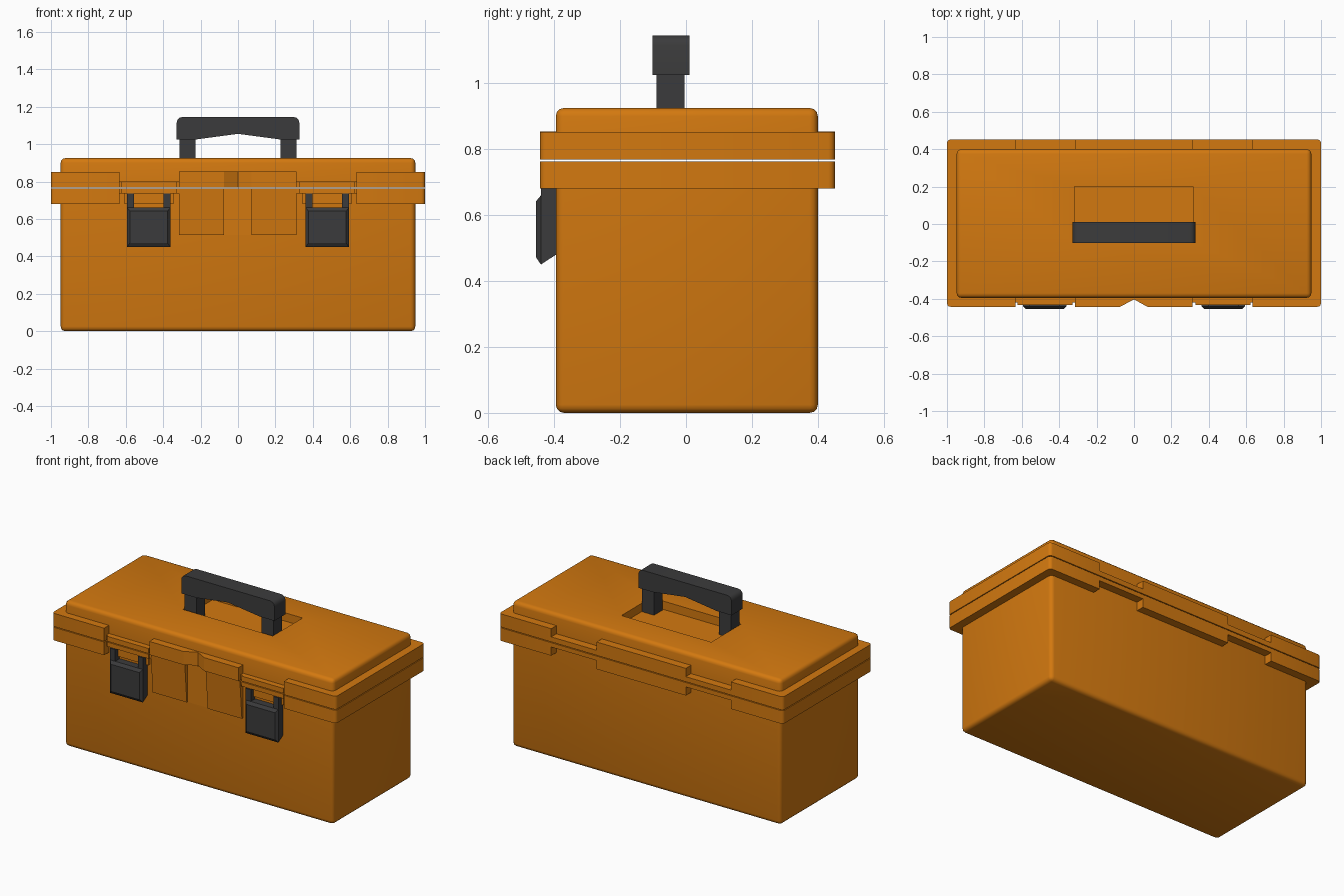
import bpy, bmesh, math

if "Cube" in bpy.data.objects:
    bpy.data.objects.remove(bpy.data.objects["Cube"])


def material(name, rgb):
    m = bpy.data.materials.new(name)
    m.diffuse_color = (*rgb, 1)
    m.use_nodes = True
    m.node_tree.nodes["Principled BSDF"].inputs["Base Color"].default_value = m.diffuse_color
    return m


ORANGE = material("orange_plastic", (0.65, 0.19, 0.005))
DARK = material("dark_grey_plastic", (0.044, 0.044, 0.045))


def loft(name, sections, mat, bevel=0, pick=None, segs=3):
    """Closed solid through matching rings of points, with optional edge rounding."""
    bm = bmesh.new()
    rings = [[bm.verts.new(p) for p in s] for s in sections]
    n = len(rings[0])
    for a, b in zip(rings, rings[1:]):
        for i in range(n):
            bm.faces.new((a[i], a[(i + 1) % n], b[(i + 1) % n], b[i]))
    bm.faces.new(rings[0])
    bm.faces.new(rings[-1])
    bmesh.ops.recalc_face_normals(bm, faces=bm.faces)
    if bevel:
        edges = [e for e in bm.edges if pick is None or pick(e.verts[0].co, e.verts[1].co)]
        bmesh.ops.bevel(bm, geom=edges, offset=bevel, segments=segs, profile=0.5, affect='EDGES')
    me = bpy.data.meshes.new(name)
    bm.to_mesh(me)
    bm.free()
    ob = bpy.data.objects.new(name, me)
    bpy.context.collection.objects.link(ob)
    me.materials.append(mat)
    return ob


def box(name, x, y, z, mat, bevel=0, pick=None):
    ring = [(x[0], y[0]), (x[1], y[0]), (x[1], y[1]), (x[0], y[1])]
    return loft(name, [[(a, b, c) for a, b in ring] for c in z], mat, bevel, pick)


def smooth(ob):
    bpy.ops.object.select_all(action='DESELECT')
    ob.select_set(True)
    bpy.context.view_layer.objects.active = ob
    bpy.ops.object.shade_smooth_by_angle(angle=math.radians(40))


SEAM_LO, SEAM_HI = 0.763, 0.768
Y0, Y1 = -0.395, 0.40

# Main tub, rounded everywhere except at the seam
smooth(box("tub", (-0.948, 0.948), (Y0, Y1), (0, SEAM_LO), ORANGE, 0.025,
           lambda a, b: not (a.z > 0.5 and b.z > 0.5)))

# Lid with a shallow pocket under the handle
lid = box("lid", (-0.948, 0.948), (Y0, Y1), (SEAM_HI, 0.925), ORANGE, 0.025,
          lambda a, b: not (a.z < 0.8 and b.z < 0.8))
cutter = box("pocket_cutter", (-0.318, 0.315), (-0.10, 0.20), (0.872, 1.0), ORANGE)
cutter.hide_render = True
mod = lid.modifiers.new("pocket", 'BOOLEAN')
mod.operation, mod.solver, mod.object = 'DIFFERENCE', 'EXACT', cutter
bpy.context.view_layer.objects.active = lid
bpy.ops.object.modifier_apply(modifier=mod.name)
bpy.data.objects.remove(cutter)
smooth(lid)

# Rim: tall ends and low latch bays, split by the seam
for s, side in ((-1, "left"), (1, "right")):
    for level, tall, low in (("lower", (0.68, SEAM_LO), (0.735, SEAM_LO)),
                             ("upper", (SEAM_HI, 0.852), (SEAM_HI, 0.80))):
        smooth(box(f"rim_{level}_end_{side}", (s * 0.633, s), (-0.443, 0.452), tall, ORANGE, 0.02,
                   lambda a, b: abs(a.x) > 0.9 and abs(b.x) > 0.9 and abs(a.z - b.z) > 0.01))
        box(f"rim_{level}_bay_{side}", (s * 0.313, s * 0.633), (-0.42, 0.452), low, ORANGE)
        box(f"rim_{level}_tab_{side}", (s * 0.328, s * 0.622), (-0.432, -0.41), low, ORANGE)
    box(f"latch_backing_{side}", (s * 0.345, s * 0.608), (-0.41, -0.38), (0.68, 0.74), ORANGE)

# Rim centre: notched block above, plain block at the back below
plan = [(-0.315, 0.452), (-0.315, -0.443), (-0.075, -0.443), (0, -0.403),
        (0.072, -0.443), (0.313, -0.443), (0.313, 0.452)]
loft("rim_upper_centre", [[(x, y, z) for x, y in plan] for z in (SEAM_HI, 0.853)], ORANGE)
box("rim_lower_centre_back", (-0.315, 0.313), (0, 0.452), (0.68, SEAM_LO), ORANGE)


# Tapered front panel below the seam with a recessed slot
def panel_ring(y, z):
    return [(-0.315, -0.38, z), (-0.315, y, z), (-0.075, y, z), (-0.075, -0.40, z),
            (0.072, -0.40, z), (0.072, y, z), (0.313, y, z), (0.313, -0.38, z)]


loft("front_panel", [panel_ring(-0.408, 0.515), panel_ring(-0.428, SEAM_LO)], ORANGE)

# Two latches: plate, raised face and two posts each
for s, side in ((-1, "left"), (1, "right")):
    prof = [(-0.39, 0.66), (-0.44, 0.66), (-0.44, 0.45), (-0.39, 0.483)]
    loft(f"latch_plate_{side}", [[(s * x, y, z) for y, z in prof] for x in (0.362, 0.593)], DARK)
    face = []
    for x0, x1, z0, z1, y in ((0.362, 0.593, 0.45, 0.66, -0.44), (0.377, 0.578, 0.472, 0.642, -0.455)):
        face.append([(s * x0, y, z0), (s * x1, y, z0), (s * x1, y, z1), (s * x0, y, z1)])
    loft(f"latch_face_{side}", face, DARK)
    for tag, xs in (("inner", (0.362, 0.398)), ("outer", (0.557, 0.593))):
        box(f"latch_post_{tag}_{side}", (s * xs[0], s * xs[1]), (-0.44, -0.39), (0.65, 0.735), DARK)

# Handle grip with arched underside, and two legs
grip = [(-0.328, 1.025), (-0.225, 1.025), (0, 1.055), (0.225, 1.025), (0.328, 1.025),
        (0.328, 1.145), (-0.328, 1.145)]
smooth(loft("handle_grip", [[(x, y, z) for x, z in grip] for y in (-0.102, 0.01)], DARK, 0.03,
            lambda a, b: a.z > 1.1 and b.z > 1.1 and abs(a.y - b.y) > 0.05))
for s, side in ((-1, "left"), (1, "right")):
    box(f"handle_leg_{side}", (s * 0.228, s * 0.313), (-0.09, -0.004), (0.86, 1.03), DARK)
